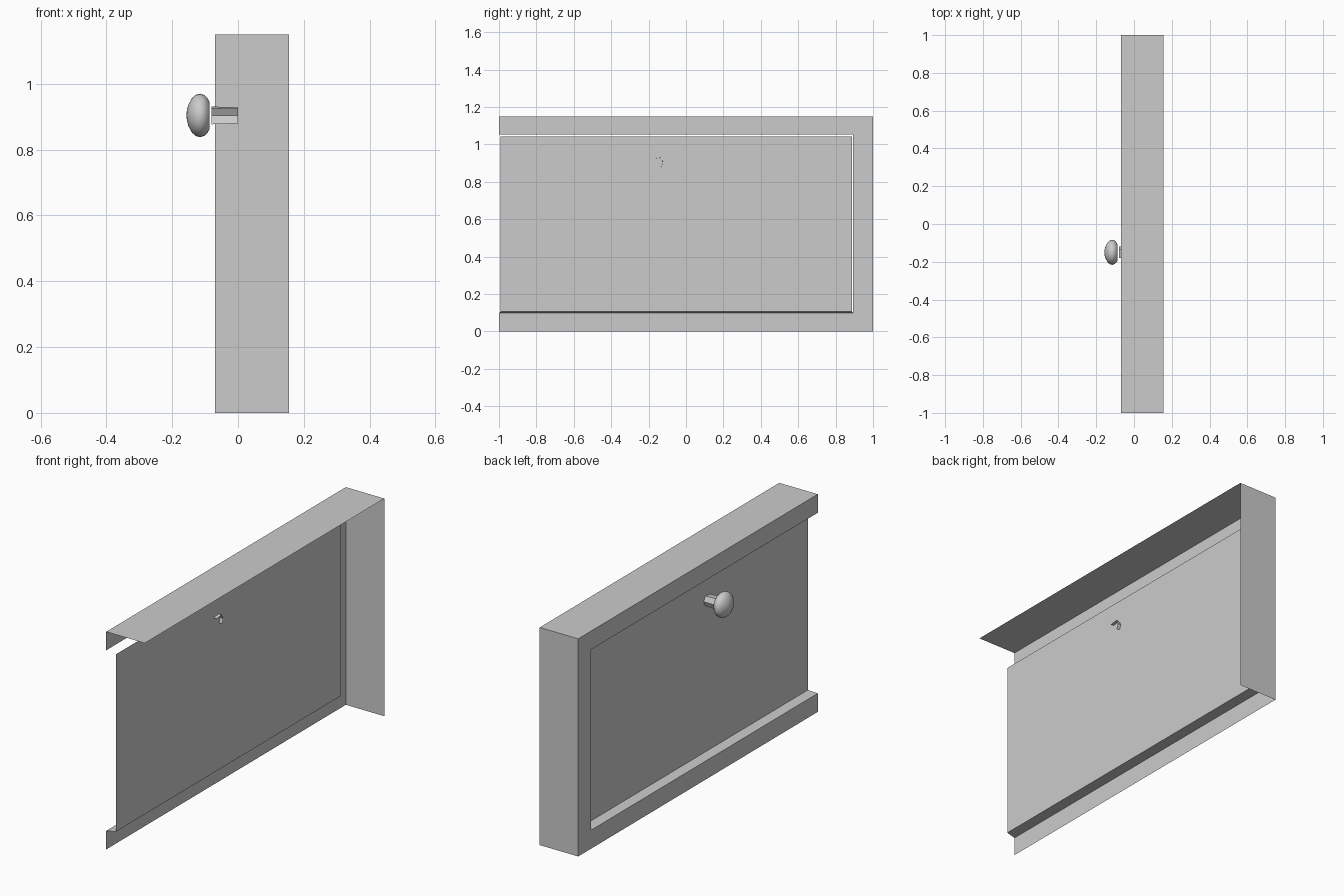
import bpy, math

if "Cube" in bpy.data.objects:
    bpy.data.objects.remove(bpy.data.objects["Cube"])

FRONT, BACK = -0.07, 0.155      # x of face frame / rear edge
PANEL_X, TOP = -0.018, 1.15
IN_Y, LOW_Z, HIGH_Z = 0.893, 0.098, 1.052


def make(name, verts, faces):
    mesh = bpy.data.meshes.new(name)
    mesh.from_pydata(verts, [], faces)
    mesh.update()
    obj = bpy.data.objects.new(name, mesh)
    bpy.context.collection.objects.link(obj)
    return obj


# U-shaped face frame: outer and inner outlines bridged by three strips
outer = [(-1, 0), (1, 0), (1, TOP), (-1, TOP)]
inner = [(-1, LOW_Z), (IN_Y, LOW_Z), (IN_Y, HIGH_Z), (-1, HIGH_Z)]
make("face_frame", [(FRONT, y, z) for y, z in outer + inner],
     [(i + 4, i + 5, i + 1, i) for i in range(3)])

# Top board and end board, thin sheets sharing one edge
make("top_and_end_boards",
     [(x, y, z) for y, z in [(-1, TOP), (1, TOP), (1, 0)] for x in (FRONT, BACK)],
     [(0, 1, 3, 2), (2, 3, 5, 4)])

# Recessed panel
p0, p1, z0, z1 = -0.992, 0.887, 0.105, 1.042
make("door_panel", [(PANEL_X, p0, z0), (PANEL_X, p1, z0),
                    (PANEL_X, p1, z1), (PANEL_X, p0, z1)], [(3, 2, 1, 0)])

# Lower ledge between the frame and the panel
make("lower_ledge", [(FRONT, -1, LOW_Z), (PANEL_X, p0, z0),
                     (PANEL_X, p1, z0), (FRONT, IN_Y, LOW_Z)], [(0, 1, 2, 3)])

# Knob stem: partial faceted sleeve, slightly tapered toward the panel
KY, KZ = -0.15, 0.904
arc = [(-0.030, 0.021), (0.015, 0.027), (0.030, 0.0), (0.019, -0.027)]
n = len(arc)
make("knob_stem",
     [(x, KY + a * s, KZ + b * s) for x, s in ((-0.08, 1.0), (0.0, 0.9)) for a, b in arc],
     [(i, i + 1, i + n + 1, i + n) for i in range(n - 1)])

# Knob: flattened round head, open at the back
profile = [(-0.155, 0.018), (-0.150, 0.034), (-0.140, 0.052), (-0.128, 0.063),
           (-0.115, 0.066), (-0.102, 0.062), (-0.092, 0.052), (-0.087, 0.042)]
SEG = 24
verts = [(x, KY + r * math.cos(2 * math.pi * k / SEG), KZ + r * math.sin(2 * math.pi * k / SEG))
         for x, r in profile for k in range(SEG)]
faces = [(i * SEG + k, (i + 1) * SEG + k, (i + 1) * SEG + (k + 1) % SEG, i * SEG + (k + 1) % SEG)
         for i in range(len(profile) - 1) for k in range(SEG)]
tip = len(verts)
verts.append((-0.157, KY, KZ))
faces += [(tip, k, (k + 1) % SEG) for k in range(SEG)]
knob = make("knob_head", verts, faces)
knob.data.polygons.foreach_set("use_smooth", [True] * len(faces))
